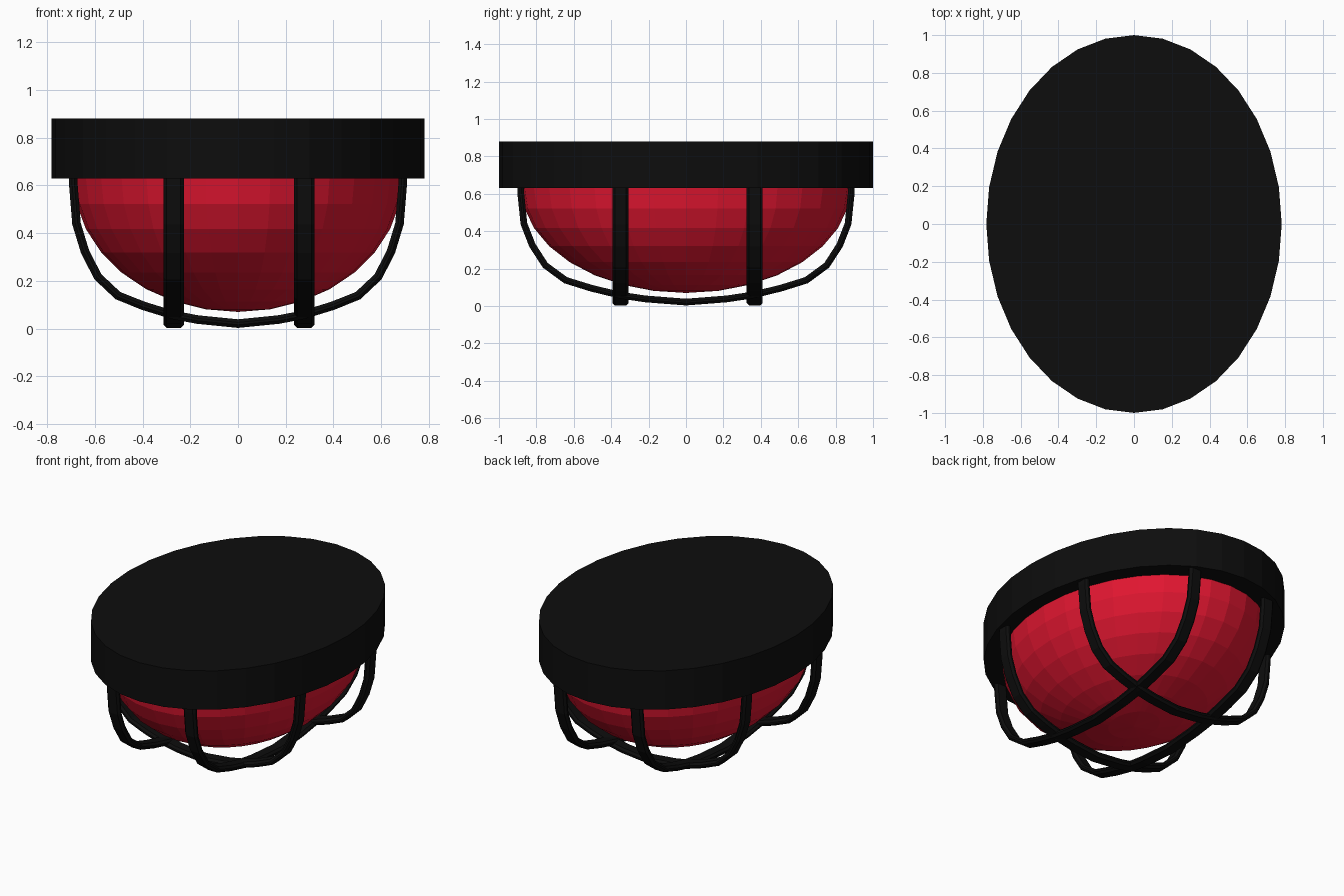
import bpy, bmesh
from math import sin, cos, pi
from mathutils import Vector

if "Cube" in bpy.data.objects:
    bpy.data.objects.remove(bpy.data.objects["Cube"])


def material(name, color):
    m = bpy.data.materials.new(name)
    m.diffuse_color = color
    m.use_nodes = True
    m.node_tree.nodes["Principled BSDF"].inputs["Base Color"].default_value = m.diffuse_color
    return m


black = material("black", (0.004, 0.004, 0.004, 1))
red = material("red", (0.75, 0.008, 0.03, 1))


def finish(bm, name, mat):
    bmesh.ops.recalc_face_normals(bm, faces=bm.faces)
    me = bpy.data.meshes.new(name)
    bm.to_mesh(me)
    bm.free()
    ob = bpy.data.objects.new(name, me)
    me.materials.append(mat)
    bpy.context.collection.objects.link(ob)
    return ob


# Oval backing plate
bm = bmesh.new()
rings = [[bm.verts.new((0.782 * sin(i * pi / 16), cos(i * pi / 16), z)) for i in range(32)]
         for z in (0.63, 0.88)]
for i in range(32):
    j = (i + 1) % 32
    bm.faces.new((rings[0][i], rings[0][j], rings[1][j], rings[1][i]))
for r in rings:
    bm.faces.new(r)
finish(bm, "oval_base", black)

# Faceted red lens: lower half of a stretched sphere
bm = bmesh.new()
bmesh.ops.create_uvsphere(bm, u_segments=32, v_segments=16, radius=1)
bmesh.ops.delete(bm, geom=[v for v in bm.verts if v.co.z > 0.01], context='VERTS')
for v in bm.verts:
    v.co = (v.co.x * 0.69, v.co.y * 0.88, 0.632 + v.co.z * 0.562)
finish(bm, "lens_dome", red)

# Guard straps: rounded flat bar swept along a cup-shaped path
HALF = [(0.69, 0.66), (0.69, 0.60), (0.677, 0.44), (0.642, 0.325), (0.588, 0.218),
        (0.503, 0.138), (0.395, 0.095), (0.275, 0.058), (0.17, 0.038)]
W, T, C = 0.043, 0.018, 0.013
SECTION = [(W, T - C), (W - C, T), (C - W, T), (-W, T - C),
           (-W, C - T), (C - W, -T), (W - C, -T), (W, C - T)]


def strap(name, offset, along_y):
    scale = 1.28 if along_y else 1.0
    pts = [Vector((-x * scale, z)) for x, z in HALF] + [Vector((0, 0.021))]
    pts += [Vector((x * scale, z)) for x, z in reversed(HALF)]
    bm = bmesh.new()
    loops = []
    for k, p in enumerate(pts):
        d = (pts[min(k + 1, len(pts) - 1)] - pts[max(k - 1, 0)]).normalized()
        n = Vector((-d.y, d.x))
        loop = []
        for w, t in SECTION:
            q = p + n * t
            co = (offset + w, q.x, q.y) if along_y else (q.x, offset + w, q.y)
            loop.append(bm.verts.new(co))
        loops.append(loop)
    for a, b in zip(loops, loops[1:]):
        for i in range(8):
            j = (i + 1) % 8
            bm.faces.new((a[i], a[j], b[j], b[i]))
    bm.faces.new(loops[0])
    bm.faces.new(loops[-1])
    finish(bm, name, black)


strap("long_strap_left", -0.27, True)
strap("long_strap_right", 0.278, True)
strap("cross_strap_front", -0.35, False)
strap("cross_strap_back", 0.367, False)
